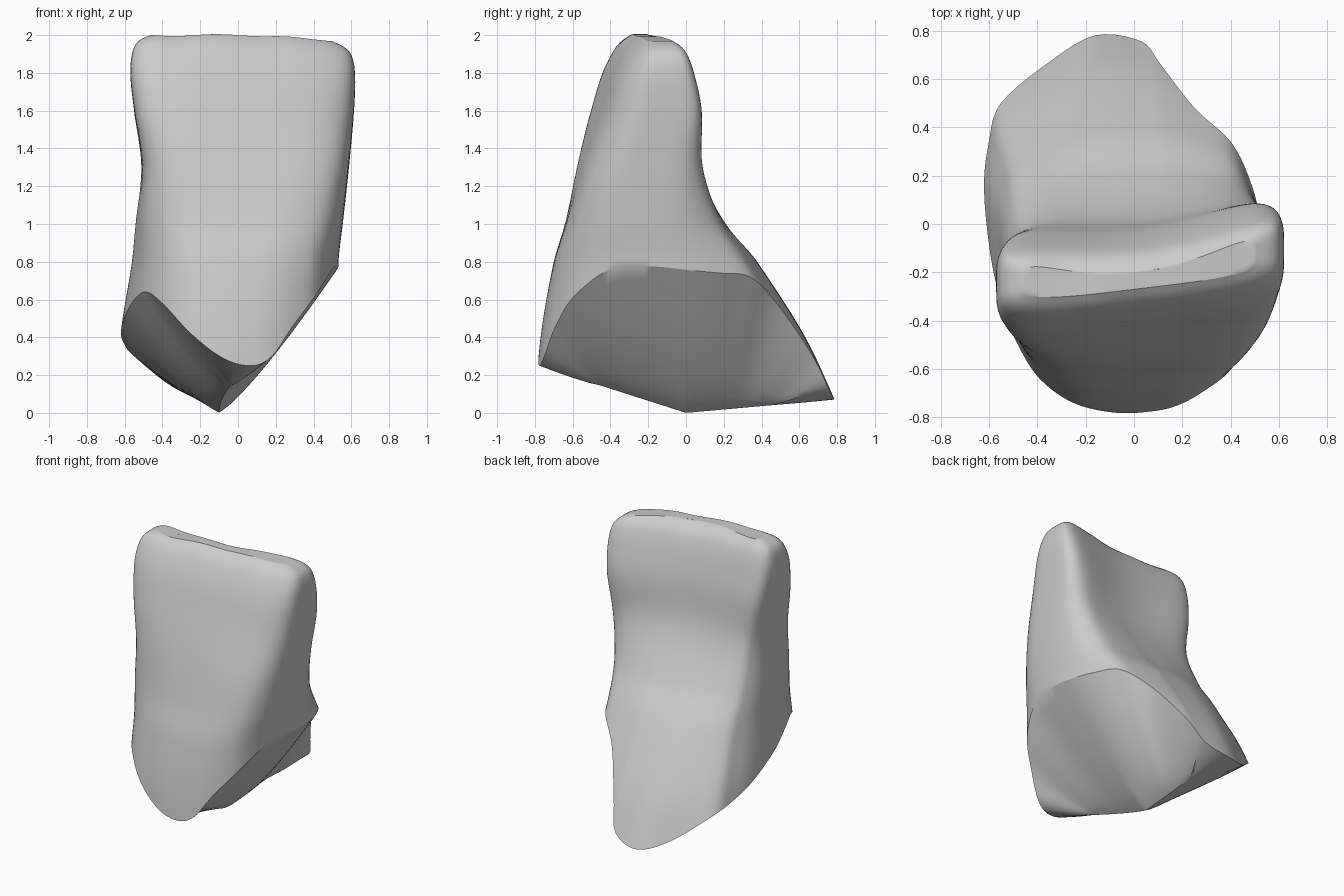
import bpy, bmesh, math
from mathutils import Vector

cube = bpy.data.objects.get("Cube")
if cube:
    bpy.data.objects.remove(cube)

# Lower rim of the crown, counterclockwise from the front
RIM = [(.07, -.775, .25), (.18, -.75, .3), (.29, -.69, .46), (.41, -.59, .62),
       (.5, -.4, .76), (.53, -.18, .775), (.52, .02, .755), (.48, .18, .74),
       (.4, .34, .72), (.25, .48, .58), (.11, .66, .32), (.03, .755, .13),
       (-.16, .78, .07), (-.35, .67, .14), (-.55, .5, .3), (-.6, .34, .36),
       (-.62, .14, .43), (-.59, -.15, .53), (-.54, -.35, .61), (-.48, -.5, .64),
       (-.39, -.64, .57), (-.25, -.74, .42), (-.08, -.78, .29)]

# Extents by height: z, min x, max x, front y, back y, squareness
LEVELS = [(0, -.62, .54, -.8, .8, 2.2), (.4, -.62, .54, -.77, .62, 2.3),
          (.8, -.56, .54, -.7, .37, 2.6), (1, -.54, .56, -.64, .22, 3),
          (1.3, -.51, .59, -.565, .11, 3.6), (1.6, -.55, .615, -.475, .09, 4),
          (1.8, -.57, .62, -.41, .045, 4), (1.92, -.555, .6, -.35, 0, 4),
          (1.97, -.52, .56, -.31, -.04, 4), (2, -.46, .5, -.27, -.09, 4)]
TOP = 2.0


def spline(a, b, c, d, t):
    return b + (c - a) * (t / 2) + (a * 2 - b * 5 + c * 4 - d) * (t * t / 2) \
        + (b * 3 - a - c * 3 + d) * (t ** 3 / 2)


def smooth_loop(points, steps):
    n = len(points)
    p = [Vector(q) for q in points]
    return [spline(p[i - 1], p[i], p[(i + 1) % n], p[(i + 2) % n], s / steps)
            for i in range(n) for s in range(steps)]


def slope(i, k):
    """Rate of change of extent k through level i."""
    a, b = LEVELS[max(i - 1, 0)], LEVELS[min(i + 1, len(LEVELS) - 1)]
    return (b[k] - a[k]) / (b[0] - a[0])


def extents(z):
    i = max(j for j in range(len(LEVELS) - 1) if LEVELS[j][0] <= max(z, 0))
    a, b = LEVELS[i], LEVELS[i + 1]
    h = b[0] - a[0]
    t = (z - a[0]) / h
    ease = t * t * (3 - 2 * t)
    return [a[k] + (b[k] - a[k]) * ease + h * t * (1 - t)
            * ((1 - t) * slope(i, k) - t * slope(i + 1, k)) for k in range(1, 6)]


def section(z, direction):
    """Point of the squarish cross-section at height z."""
    x0, x1, y0, y1, power = extents(z)
    u, v = direction
    r = (abs(u) ** power + abs(v) ** power) ** (-1 / power)
    u, v = u * r, v * r
    x = (x0 + x1) / 2 + u * (x1 - x0) / 2
    y = (y0 + y1) / 2 + v * (y1 - y0) / 2
    lean = min(max((z - .8) / .8, 0), 1)
    lean *= lean * (3 - 2 * lean)
    y += .12 * lean * x                                   # slanted biting edge
    y -= .11 * lean * (1 - u * u) * max(v, 0)             # hollow back
    return Vector((x, y, z))


def direction_of(p):
    x0, x1, y0, y1, _ = extents(p.z)
    d = Vector(((p.x - (x0 + x1) / 2) / (x1 - x0), (p.y - (y0 + y1) / 2) / (y1 - y0)))
    return d.normalized()


def keel(y):
    """Lowest line of the underside."""
    side = -.1 + .3 * y * y if y < 0 else -.1
    height = .32 * -y if y < 0 else .09 * y
    return Vector((side, y, height))


rim = smooth_loop(RIM, 5)
heading = [direction_of(p) for p in rim]
rings = []

# Underside: from the keel out to the rim, rounder towards the back
for k in range(12):
    t = k / 12
    ring = []
    for p in rim:
        low = keel(p.y * .6)
        q = low.lerp(p, t)
        bulge = 1.2 + .3 * max(p.y, 0) if abs(p.x + .1) > .15 else 1.1
        q.z = low.z + (p.z - low.z) * t ** bulge
        ring.append(q)
    rings.append(ring)
rings.append(rim)
rim_index = len(rings) - 1

# Wall: from the rim up to the biting edge
ROWS = 44
for k in range(1, ROWS + 1):
    t = 1 - (1 - k / ROWS) ** 1.5
    ring = []
    for p, d in zip(rim, heading):
        z = p.z + (TOP - p.z) * t
        q = section(z, d) + (p - section(p.z, d)) * (1 - t) ** 2
        ring.append(q)
    rings.append(ring)

# Crest closing to a line along the middle of the edge
for t in (.4, .75, 1):
    ring = []
    for p in rings[rim_index + ROWS]:
        mid = Vector((p.x * .96, -.2 + .12 * p.x, TOP))
        ring.append(p.lerp(mid, t))
    rings.append(ring)

# Gentle waves and a lower left end on the edge
for ring in rings[rim_index + 1:]:
    for p in ring:
        w = max((p.z - 1.7) / .3, 0)
        p.z -= w * (.03 / (1 + math.exp(-18 * (p.x - .3))) + .005 * math.sin(14 * p.x))

bm = bmesh.new()
grid = [[bm.verts.new(p) for p in ring] for ring in rings]
count = len(rim)
for low, high in zip(grid, grid[1:]):
    for i in range(count):
        j = (i + 1) % count
        bm.faces.new((low[i], low[j], high[j], high[i]))
bmesh.ops.remove_doubles(bm, verts=bm.verts, dist=.0015)
bmesh.ops.recalc_face_normals(bm, faces=bm.faces)
mesh = bpy.data.meshes.new("tooth_crown")
bm.to_mesh(mesh)
bm.free()

crown = bpy.data.objects.new("tooth_crown", mesh)
bpy.context.collection.objects.link(crown)

grey = bpy.data.materials.new("plain grey")
grey.use_nodes = True
colour = (.6, .6, .6, 1)
grey.diffuse_color = colour
grey.node_tree.nodes["Principled BSDF"].inputs["Base Color"].default_value = colour
mesh.materials.append(grey)

bpy.context.view_layer.objects.active = crown
crown.select_set(True)
bpy.ops.object.shade_smooth_by_angle(angle=math.radians(32))
